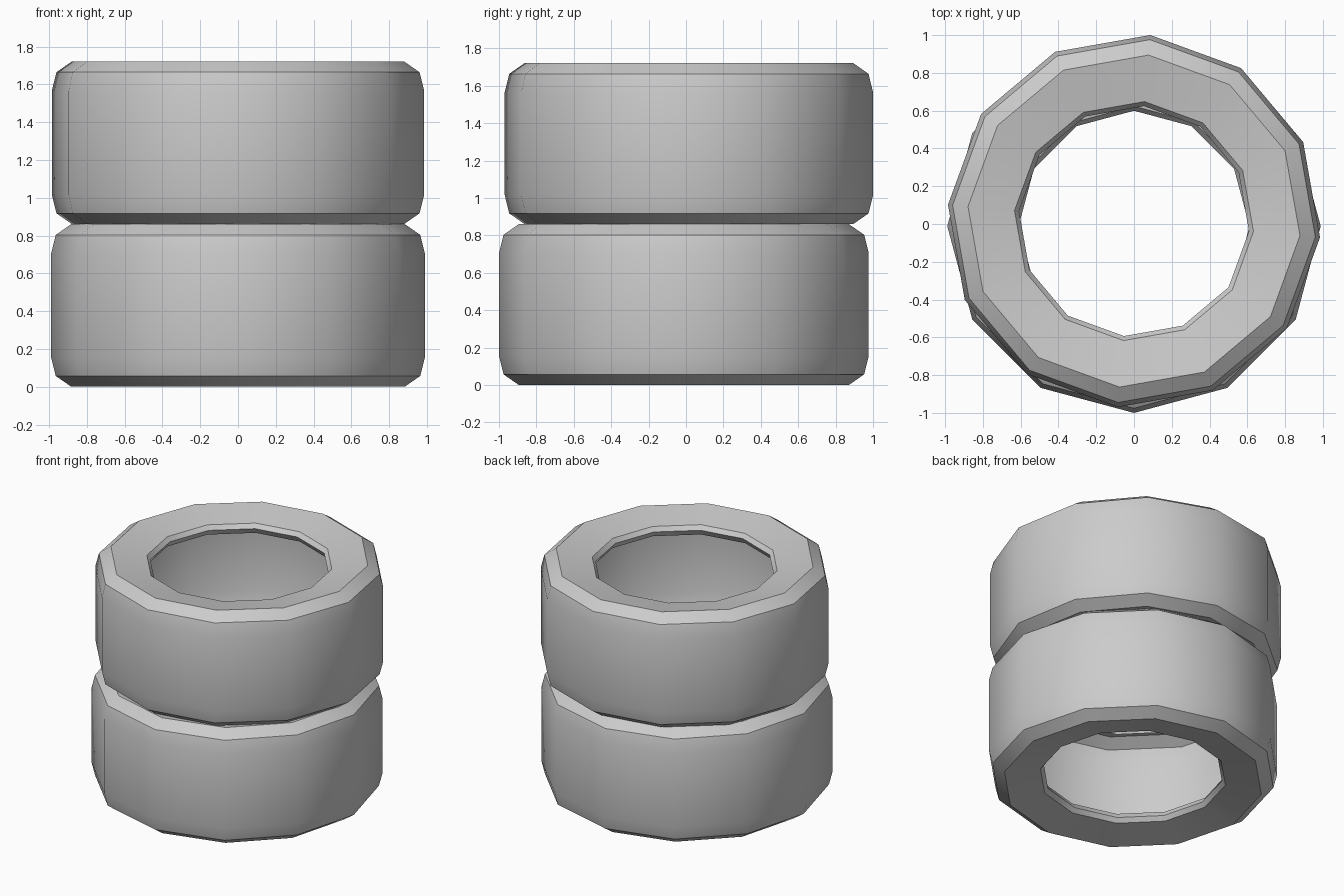
import bpy, bmesh, math

if "Cube" in bpy.data.objects:
    bpy.data.objects.remove(bpy.data.objects["Cube"])

SIDES = 12
H = 0.8605          # height of one tyre

# Lower half of the open shell section (radius, z): rolled lip, dished sidewall, shoulder, tread
HALF = [(0.637, 0.12), (0.611, 0.077), (0.635, 0.046),
        (0.882, 0.0), (0.964, 0.057), (0.9885, 0.155)]
PROFILE = HALF + [(r, H - z) for r, z in reversed(HALF)]


def tyre(name, y, z, turn):
    bm = bmesh.new()
    rings = []
    for i in range(SIDES):
        a = 2 * math.pi * i / SIDES
        rings.append([bm.verts.new((r * math.cos(a), r * math.sin(a), h))
                      for r, h in PROFILE])
    for i in range(SIDES):
        a, b = rings[i], rings[(i + 1) % SIDES]
        for j in range(len(PROFILE) - 1):
            bm.faces.new((a[j], b[j], b[j + 1], a[j + 1]))
    mesh = bpy.data.meshes.new(name)
    bm.to_mesh(mesh)
    bm.free()
    ob = bpy.data.objects.new(name, mesh)
    bpy.context.collection.objects.link(ob)
    ob.location = (0, y, z)
    ob.rotation_euler.z = math.radians(turn)
    bpy.ops.object.select_all(action='DESELECT')
    ob.select_set(True)
    bpy.context.view_layer.objects.active = ob
    bpy.ops.object.shade_smooth_by_angle(angle=math.radians(35))


# Two stacked tyres, slightly shifted and turned
tyre("lower_tyre", -0.0115, 0.0, 0)
tyre("upper_tyre", 0.0155, H, -5)
